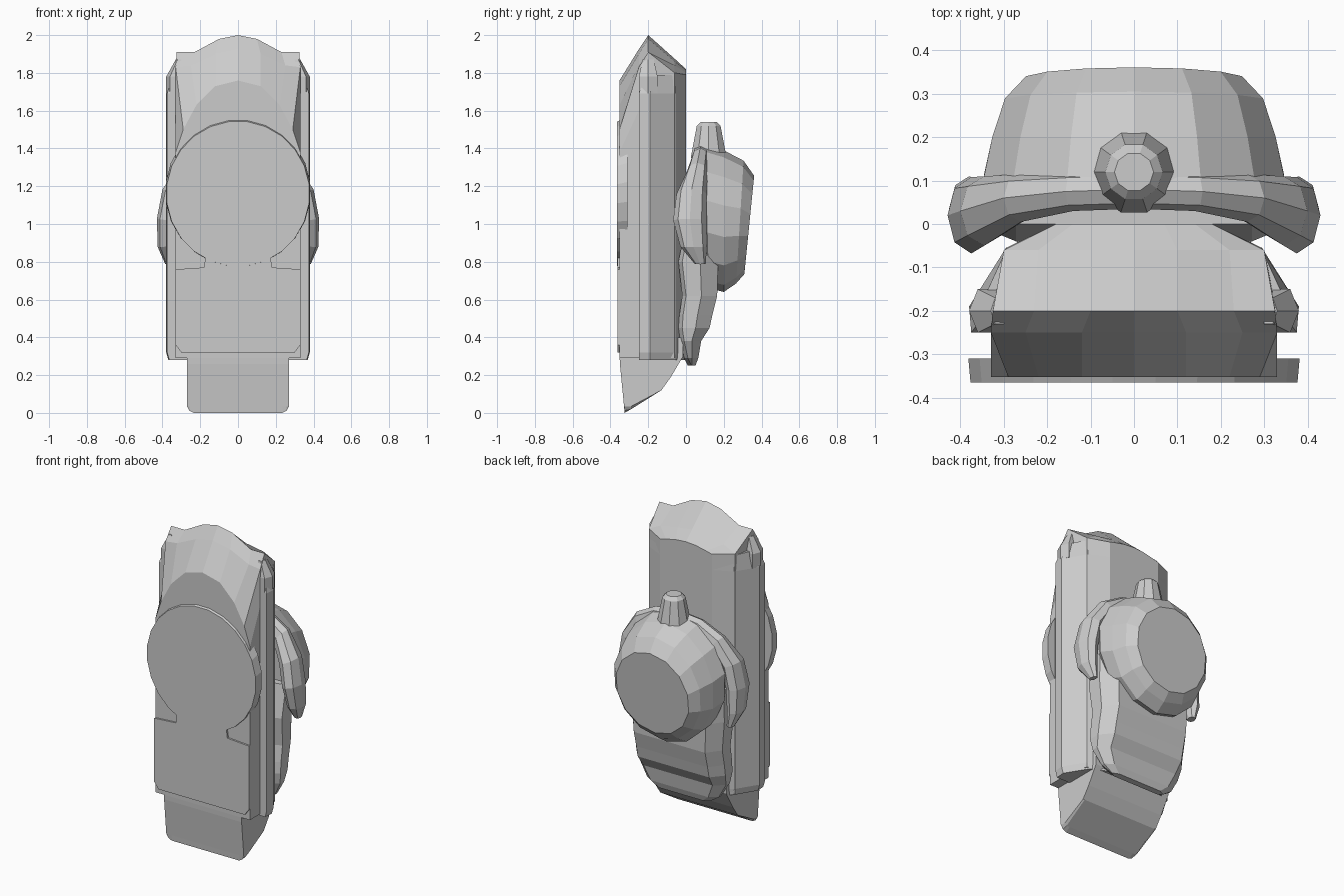
import bpy, bmesh
from math import sin, cos, pi, radians
from mathutils import Vector

if "Cube" in bpy.data.objects:
    bpy.data.objects.remove(bpy.data.objects["Cube"])


def loft(name, rings):
    """Skin a list of equal-length closed rings and cap both ends."""
    bm = bmesh.new()
    rows = [[bm.verts.new(p) for p in r] for r in rings]
    n = len(rows[0])
    for a, b in zip(rows, rows[1:]):
        for i in range(n):
            j = (i + 1) % n
            bm.faces.new((a[i], a[j], b[j], b[i]))
    bm.faces.new(rows[0])
    bm.faces.new(rows[-1])
    bmesh.ops.recalc_face_normals(bm, faces=bm.faces)
    me = bpy.data.meshes.new(name)
    bm.to_mesh(me)
    bm.free()
    ob = bpy.data.objects.new(name, me)
    bpy.context.collection.objects.link(ob)
    return ob


def mirrored(half):
    """Complete a half outline (u, v), u >= 0, across u = 0."""
    return half + [(-u, v) for u, v in reversed(half) if u > 1e-5]


def upright(half, y):
    return [(x, y, z) for x, z in mirrored(half)]


def level(half, z):
    return [(x, y, z) for x, y in mirrored(half)]


def circle(y, cz, rx, rz, n, tilt=0.0):
    pts = []
    for i in range(n):
        a = 2 * pi * (i + 0.5) / n
        pts.append((rx * cos(a), y + tilt * sin(a), cz + rz * sin(a)))
    return pts


# main case: arched front, ridge at the top, rounded back
loft("main_case", [
    upright([(.33, .29), (.33, 1.38), (.29, 1.5), (.22, 1.63), (.12, 1.73), (0, 1.76)], -.352),
    upright([(.33, .29), (.33, 1.60), (.33, 1.83), (.25, 1.84), (.12, 1.90), (0, 1.925)], -.25),
    upright([(.33, .29), (.33, 1.70), (.325, 1.91), (.23, 1.91), (.10, 1.98), (0, 2.0)], -.20),
    upright([(.30, .29), (.30, 1.60), (.30, 1.80), (.22, 1.84), (.10, 1.86), (0, 1.875)], -.06),
    upright([(.18, .30), (.18, 1.60), (.18, 1.79), (.14, 1.80), (.07, 1.815), (0, 1.82)], 0),
])

# side flange running the height of the case
flange = [(.33, -.25), (.375, -.25), (.38, -.19), (.295, -.055), (.18, 0)]
loft("side_flange", [
    level([(x * .97, y) for x, y in flange], .28),
    level(flange, .32),
    level(flange, 1.69),
    level([(.31, -.22), (.345, -.21), (.35, -.18), (.295, -.06), (.18, -.002)], 1.79),
])

# small catches at the shoulders
for s, side in ((-1, "left"), (1, "right")):
    loft(side + "_catch", [
        [(s * x, y, z) for x, y in ((.31, -.25), (.36, -.25), (.38, -.2), (.36, -.15), (.31, -.15))]
        for z in (1.69, 1.78)] + [
        [(s * x, y, 1.87) for x, y in ((.30, -.23), (.32, -.23), (.33, -.2), (.32, -.17), (.30, -.17))]])

# front panel and round front disc
loft("front_panel", [upright([(.30, .32), (.33, .36), (.33, .76), (.18, .77), (.16, .92)], y)
                     for y in (-.363, -.30)])
loft("front_disc", [circle(-.365, 1.16, .38, .385, 24), circle(-.31, 1.17, .385, .40, 24)])

# wedge-shaped foot with rounded lower corners
profile = [(-.355, .40), (-.35, .26), (-.328, .035), (-.325, 0), (-.29, .02),
           (-.13, .12), (-.08, .19), (-.015, .30), (-.015, .40)]
foot = []
for x, lift in ((-.27, .035), (-.258, .012), (-.235, 0), (.235, 0), (.258, .012), (.27, .035)):
    foot.append([(x, y, max(z, lift)) for y, z in profile])
loft("foot", foot)

# plate behind the case, stacked sections: z, half width, front y, back y
plate = []
for z, w, yf, yb in ((.25, .19, .01, .05), (.29, .25, -.01, .065), (.38, .30, -.03, .08),
                     (.45, .31, -.04, .125), (.52, .31, -.035, .14), (.62, .31, -.02, .165),
                     (.80, .32, -.04, .17), (1.0, .32, .0, .15)):
    plate.append(level([(w * .85, yf), (w, yf + .02), (w, yf + (yb - yf) * .55), (w * .8, yb)], z))
loft("back_plate", plate)

# faceted dome with a tilted flat end
loft("dome", [
    circle(.04, 1.05, .31, .33, 14),
    circle(.11, 1.04, .355, .38, 14, -.01),
    circle(.20, 1.015, .335, .375, 14),
    circle(.285, 1.01, .305, .325, 14, .02),
    circle(.335, .995, .255, .26, 14, .026),
])

# horseshoe collar around the dome: path point and radii (across, depth)
half = [((.365, .075, .79), .02, .03), ((.38, .04, .88), .045, .07), ((.375, .02, 1.02), .055, .088),
        ((.345, .03, 1.16), .06, .08), ((.26, .06, 1.28), .06, .055),
        ((.14, .075, 1.35), .055, .045), ((0, .08, 1.37), .05, .045)]
path = half + [((-p[0], p[1], p[2]), a, b) for p, a, b in reversed(half[:-1])]
rings = []
for i, (p, a, b) in enumerate(path):
    prev, nxt = path[max(i - 1, 0)][0], path[min(i + 1, len(path) - 1)][0]
    t = Vector((nxt[0] - prev[0], 0, nxt[2] - prev[2])).normalized()
    side = Vector((t.z, 0, -t.x))
    rings.append([Vector(p) + side * a * cos(k * pi / 4) + Vector((0, b * sin(k * pi / 4), 0))
                  for k in range(8)])
loft("collar", rings)

# spout on top of the collar
loft("spout", [[(r * cos(radians(36 * k)), .12 + r * sin(radians(36 * k)), z) for k in range(10)]
               for r, z in ((.09, 1.28), (.098, 1.36), (.08, 1.45), (.066, 1.52), (.045, 1.54))])
